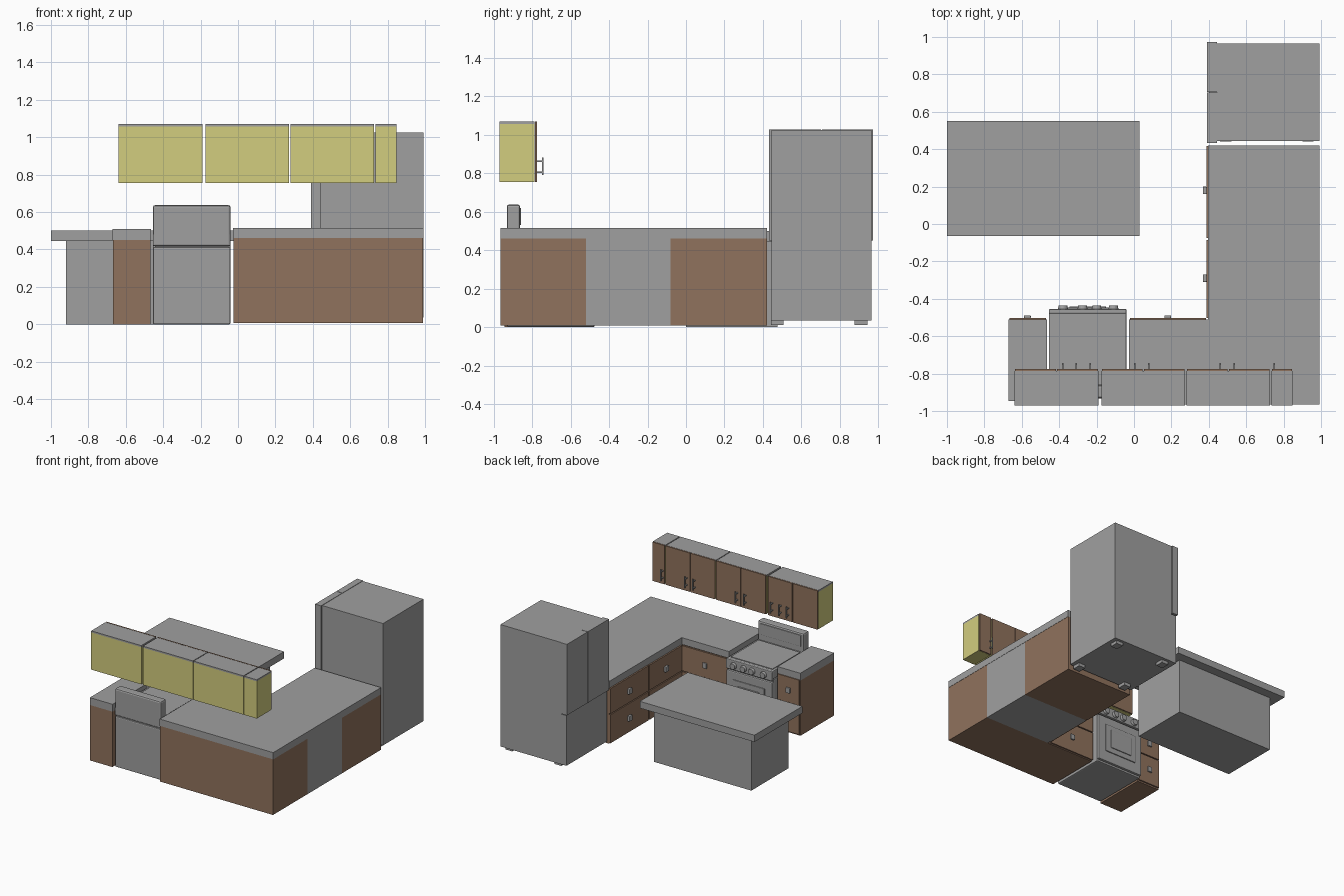
import bpy, bmesh, math
from mathutils import Matrix

if "Cube" in bpy.data.objects:
    bpy.data.objects.remove(bpy.data.objects["Cube"])


def material(name, rgb):
    m = bpy.data.materials.new(name)
    m.diffuse_color = (*rgb, 1)
    m.use_nodes = True
    m.node_tree.nodes["Principled BSDF"].inputs["Base Color"].default_value = m.diffuse_color
    return m


GRAY = material("plain_gray", (0.35, 0.35, 0.35))
BROWN = material("wood_brown", (0.28, 0.17, 0.11))
YELLOW = material("pale_yellow", (0.65, 0.61, 0.21))


def finish(name, bm, mat):
    me = bpy.data.meshes.new(name)
    bm.to_mesh(me)
    bm.free()
    me.materials.append(mat)
    ob = bpy.data.objects.new(name, me)
    bpy.context.collection.objects.link(ob)
    return ob


def box(name, x, y, z, mat=GRAY, bevel=0.0):
    """Box from (min, max) ranges, with optional bevelled edges."""
    bm = bmesh.new()
    bmesh.ops.create_cube(bm, size=1)
    for v in bm.verts:
        v.co = [r[0] + (c + 0.5) * (r[1] - r[0]) for c, r in zip(v.co, (x, y, z))]
    if bevel:
        bmesh.ops.bevel(bm, geom=bm.edges[:], offset=bevel, segments=2,
                        profile=0.5, affect='EDGES')
    return finish(name, bm, mat)


def cylinder_y(name, x, y, z, radius, depth):
    """Cylinder along y."""
    bm = bmesh.new()
    bmesh.ops.create_cone(bm, cap_ends=True, segments=16, radius1=radius,
                          radius2=radius * 0.85, depth=depth)
    bmesh.ops.transform(bm, verts=bm.verts, matrix=Matrix.Translation((x, y, z))
                        @ Matrix.Rotation(-math.pi / 2, 4, 'X'))
    return finish(name, bm, GRAY)


DRAWERS = (("lower", (0.012, 0.243), 0.13), ("upper", (0.251, 0.455), 0.35))


def drawers_y(name, x, y0, knob_x):
    """Two drawer fronts facing +y."""
    for level, z, kz in DRAWERS:
        box(f"{name}_{level}_drawer", x, (y0, y0 + 0.012), z, BROWN)
        pull = (knob_x - 0.018, knob_x + 0.018)
        box(f"{name}_{level}_pull", pull, (y0 + 0.012, y0 + 0.026), (kz - 0.022, kz + 0.022), GRAY, 0.004)


def drawers_x(name, y, x0, knob_y):
    """Two drawer fronts facing -x."""
    for level, z, kz in DRAWERS:
        box(f"{name}_{level}_drawer", (x0 - 0.012, x0), y, z, BROWN)
        pull = (knob_y - 0.02, knob_y + 0.02)
        box(f"{name}_{level}_pull", (x0 - 0.032, x0 - 0.012), pull, (kz - 0.022, kz + 0.022), GRAY, 0.004)


# Island
box("island_base", (-0.92, -0.045), (0.0, 0.475), (0, 0.445))
box("island_top", (-1.0, 0.03), (-0.065, 0.55), (0.445, 0.5))

# Corner base cabinets: only the middle body is gray
box("corner_cabinet", (-0.025, 0.99), (-0.965, -0.52), (0.008, 0.46), BROWN)
box("middle_cabinet", (0.40, 0.99), (-0.52, -0.08), (0.008, 0.46), GRAY)
box("end_cabinet", (0.40, 0.99), (-0.08, 0.42), (0.008, 0.46), BROWN)
drawers_y("corner_cabinet", (-0.022, 0.386), -0.515, 0.18)
drawers_x("middle_cabinet", (-0.503, -0.085), 0.40, -0.29)
drawers_x("end_cabinet", (-0.075, 0.417), 0.40, 0.18)

# L-shaped worktop, extruded from its outline
bm = bmesh.new()
outline = [(-0.028, -0.965), (0.992, -0.965), (0.992, 0.42), (0.395, 0.42),
           (0.395, -0.51), (-0.028, -0.51)]
face = bm.faces.new([bm.verts.new((x, y, 0.46)) for x, y in outline])
top = bmesh.ops.extrude_face_region(bm, geom=[face])["geom"]
bmesh.ops.translate(bm, vec=(0, 0, 0.055),
                    verts=[v for v in top if isinstance(v, bmesh.types.BMVert)])
bmesh.ops.recalc_face_normals(bm, faces=bm.faces)
finish("corner_worktop", bm, GRAY)

# Left base cabinet
box("left_cabinet", (-0.668, -0.467), (-0.945, -0.515), (0, 0.45), BROWN)
box("left_worktop", (-0.67, -0.465), (-0.945, -0.51), (0.45, 0.51))
drawers_y("left_cabinet", (-0.665, -0.47), -0.515, -0.57)

# Stove
SX = (-0.455, -0.04)
box("stove_body", SX, (-0.93, -0.475), (0, 0.412), GRAY, 0.008)
box("cooktop", SX, (-0.93, -0.475), (0.418, 0.485), GRAY, 0.006)
box("cooktop_core", (-0.445, -0.05), (-0.92, -0.48), (0.40, 0.43))
box("cooktop_plate", (-0.435, -0.06), (-0.845, -0.49), (0.482, 0.49), GRAY)
box("backguard", SX, (-0.932, -0.862), (0.418, 0.637), GRAY, 0.012)
box("backguard_panel", (-0.43, -0.065), (-0.866, -0.857), (0.53, 0.62), GRAY, 0.003)
box("control_panel", SX, (-0.48, -0.455), (0.405, 0.485), GRAY, 0.006)
box("oven_door", SX, (-0.48, -0.455), (0.015, 0.395), GRAY, 0.008)
box("oven_window_frame", (-0.39, -0.105), (-0.458, -0.447), (0.10, 0.33), GRAY, 0.004)
box("oven_window", (-0.345, -0.15), (-0.45, -0.440), (0.14, 0.29), GRAY, 0.004)
for i, kx in enumerate((-0.38, -0.275, -0.2, -0.11)):
    cylinder_y(f"stove_knob_{i + 1}", kx, -0.446, 0.442, 0.027, 0.02)

# Wall cabinets: yellow bodies, gray tops, brown doors facing +y
UNITS = ((-0.64, -0.19, 2), (-0.175, 0.274, 2), (0.28, 0.728, 2), (0.735, 0.848, 1))
for i, (x0, x1, doors) in enumerate(UNITS, 1):
    box(f"wall_cabinet_{i}", (x0, x1), (-0.97, -0.787), (0.755, 1.057), YELLOW)
    box(f"wall_cabinet_top_{i}", (x0, x1), (-0.97, -0.787), (1.057, 1.07), GRAY)
    w = (x1 - x0) / doors
    for d in range(doors):
        box(f"wall_door_{i}_{d + 1}", (x0 + d * w + 0.003, x0 + (d + 1) * w - 0.003),
            (-0.785, -0.775), (0.755, 1.07), BROWN)
for i, hx in enumerate((-0.38, -0.31, -0.235, 0.005, 0.08, 0.46, 0.535, 0.75), 1):
    box(f"door_handle_bar_{i}", (hx - 0.004, hx + 0.004), (-0.75, -0.742), (0.79, 0.882))
    for j, hz in enumerate((0.806, 0.862), 1):
        box(f"door_handle_post_{i}_{j}", (hx - 0.004, hx + 0.004), (-0.776, -0.749), (hz - 0.004, hz + 0.004))

# Refrigerator
box("fridge_body", (0.445, 0.992), (0.445, 0.965), (0.035, 1.025))
box("fridge_lower_door", (0.40, 0.445), (0.445, 0.963), (0.035, 0.442))
box("fridge_upper_door_right", (0.39, 0.444), (0.432, 0.702), (0.45, 1.027))
box("fridge_upper_door_left", (0.39, 0.444), (0.706, 0.972), (0.45, 1.027))
for i, (fx, fy) in enumerate(((0.46, 0.475), (0.46, 0.91), (0.90, 0.475), (0.90, 0.91)), 1):
    box(f"fridge_foot_{i}", (fx, fx + 0.06), (fy - 0.033, fy + 0.033), (0.01, 0.036))
